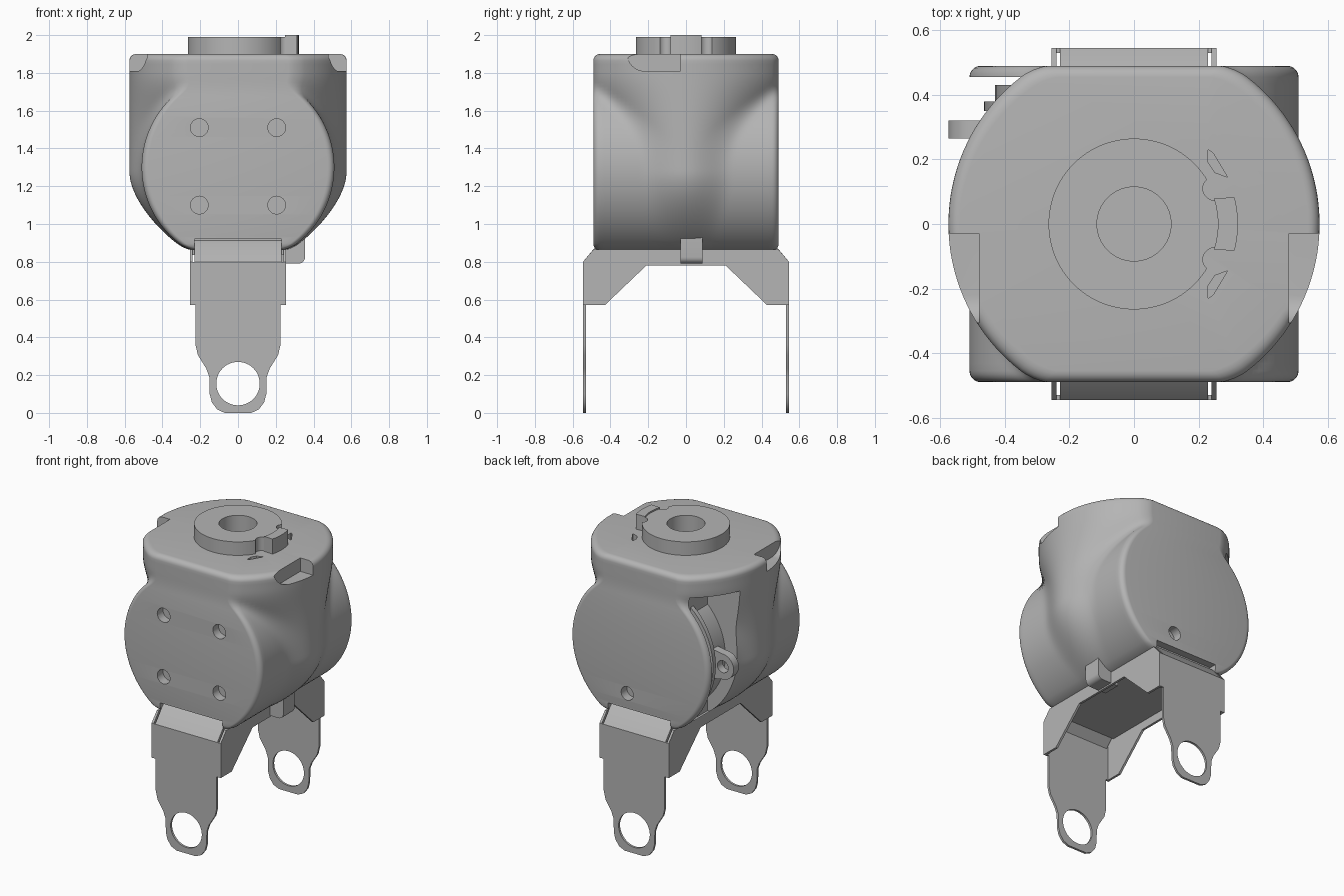
import bpy, bmesh
from math import sqrt, cos, sin, pi

if "Cube" in bpy.data.objects:
    bpy.data.objects.remove(bpy.data.objects["Cube"])

grey = bpy.data.materials.new("housing grey")
grey.use_nodes = True
grey.diffuse_color = (0.46, 0.46, 0.46, 1)
grey.node_tree.nodes["Principled BSDF"].inputs["Base Color"].default_value = grey.diffuse_color


def finish(name, bm):
    bmesh.ops.recalc_face_normals(bm, faces=bm.faces)
    mesh = bpy.data.meshes.new(name)
    bm.to_mesh(mesh)
    bm.free()
    mesh.materials.append(grey)
    ob = bpy.data.objects.new(name, mesh)
    bpy.context.collection.objects.link(ob)
    return ob


def prism(name, pts, axis, lo, hi):
    """Extrude a 2D outline along an axis between lo and hi."""
    place = {"x": lambda a, b, t: (t, a, b),
             "y": lambda a, b, t: (a, t, b),
             "z": lambda a, b, t: (a, b, t)}[axis]
    bm = bmesh.new()
    ends = [[bm.verts.new(place(a, b, t)) for a, b in pts] for t in (lo, hi)]
    for ring in ends:
        bm.faces.new(ring)
    for i in range(len(pts)):
        j = (i + 1) % len(pts)
        bm.faces.new((ends[0][i], ends[0][j], ends[1][j], ends[1][i]))
    return finish(name, bm)


def arc(cx, cy, r, start=0, end=2 * pi, n=40):
    full = abs(end - start) > 2 * pi - 0.01
    steps = n if full else n + 1
    return [(cx + r * cos(start + (end - start) * i / n),
             cy + r * sin(start + (end - start) * i / n)) for i in range(steps)]


def rect(a0, a1, b0, b1):
    return [(a0, b0), (a1, b0), (a1, b1), (a0, b1)]


def select(ob):
    bpy.ops.object.select_all(action="DESELECT")
    ob.select_set(True)
    bpy.context.view_layer.objects.active = ob


def cut(ob, *shape):
    """Subtract a prism from an object and discard the cutter."""
    cutter = prism("cutter", *shape)
    mod = ob.modifiers.new("cut", "BOOLEAN")
    mod.operation, mod.solver, mod.object = "DIFFERENCE", "EXACT", cutter
    select(ob)
    bpy.ops.object.modifier_apply(modifier=mod.name)
    bpy.data.objects.remove(cutter)


# Housing: upright barrel blended smoothly into a horizontal drum
TOP, BOTTOM, HALF, BARREL, DRUM, AXLE, FILLET = 1.9, 0.86, 0.49, 0.575, 0.51, 1.3, 0.035


def step(t):
    t = min(max(t, 0), 1)
    return t * t * (3 - 2 * t)


def rounding(d):
    """Inset of a fillet at distance d from an edge."""
    return 0 if d >= FILLET else FILLET - sqrt(max(FILLET ** 2 - (FILLET - d) ** 2, 0))


def ridge_x(z):
    if z >= 1.28:
        return BARREL
    t = (1.28 - z) / (1.28 - BOTTOM)
    return BARREL - 0.33 * t ** 1.9


def half_width(y, z):
    barrel = ridge_x(z) - BARREL + sqrt(BARREL ** 2 - y * y) - 1.5 * step((1.8 - z) / 0.55) * y * y
    drum = sqrt(max(DRUM ** 2 - (z - AXLE) ** 2, 0))
    blend = 0.07
    h = max(blend - abs(barrel - drum), 0) / blend
    return max(barrel, drum) + h * h * blend / 4


def samples(lo, hi, n):
    """Even steps with extra ones inside the end fillets."""
    ends = [FILLET * (1 - cos(pi / 2 * i / 5)) for i in range(5)]
    middle = [lo + FILLET + (hi - lo - 2 * FILLET) * i / n for i in range(n + 1)]
    return [lo + e for e in ends] + middle + [hi - e for e in reversed(ends)]


bm = bmesh.new()
rings = []
for z in samples(BOTTOM, TOP, 50):
    inset = rounding(min(z - BOTTOM, TOP - z))
    side = []
    for y in samples(-HALF, HALF, 40):
        x = half_width(y, z) - rounding(HALF - abs(y)) - inset
        side.append((x, y * (HALF - inset) / HALF, z))
    loop = side + [(-x, y, z) for x, y, z in reversed(side)]
    rings.append([bm.verts.new(p) for p in loop])
for low, high in zip(rings, rings[1:]):
    for i in range(len(low)):
        j = (i + 1) % len(low)
        bm.faces.new((low[i], low[j], high[j], high[i]))
bm.faces.new(rings[0])
bm.faces.new(rings[-1])
housing = finish("housing", bm)

# Screw holes in the front and one in the back
for x in (-0.205, 0.205):
    for z in (1.1, 1.51):
        cut(housing, arc(x, z, 0.047, n=24), "y", -0.6, -0.43)
cut(housing, arc(0.09, 1.02, 0.045, n=24), "y", 0.43, 0.6)

# Rounded notches in the top rim
notch = arc(-0.22, 1.9, 0.09, pi, 1.5 * pi, 10) + [(-0.03, 1.81), (-0.03, 2), (-0.31, 2)]
for lo, hi in ((-0.7, -0.48), (0.48, 0.7)):
    cut(housing, notch, "x", lo, hi)

# Recesses for the bracket lips
for lo, hi in ((-0.6, -0.44), (0.44, 0.6)):
    cut(housing, rect(-0.23, 0.23, 0.8, 0.92), "y", lo, hi)

# Side opening that shows the drive wheel
cut(housing, [(-0.8, 1.76), (-0.3, 1.76), (-0.3, 0.9), (-0.8, 0.9)], "y", 0.2, 0.455)
# Bore and curved slits in the top
cut(housing, arc(0, 0, 0.115), "z", 1.72, 2.1)
for s in (-1, 1):
    cut(housing, [(0.23, s * 0.23), (0.245, s * 0.22), (0.29, s * 0.145), (0.25, s * 0.16), (0.23, s * 0.19)],
        "z", 1.85, 2.1)

# Drive wheel with rim and eared lever
prism("drive_wheel", arc(0, AXLE, 0.43, n=64), "y", 0.19, 0.43)
prism("wheel_rim", arc(0, AXLE, 0.465, n=64), "y", 0.35, 0.38)
ear = arc(-0.49, 1.29, 0.085, pi / 2, 1.5 * pi, 20) + [(-0.3, 1.17), (-0.3, 1.41)]
lever = prism("lever_ear", ear, "y", 0.265, 0.32)
cut(lever, arc(-0.495, 1.29, 0.04, n=24), "y", 0.2, 0.4)

# Top collar with relief notches, and its stop block
collar = prism("top_collar", arc(0, 0, 0.265, n=64), "z", 1.89, 1.99)
cut(collar, arc(0, 0, 0.115), "z", 1.8, 2.1)
for s in (-1, 1):
    cut(collar, arc(0.25, s * 0.11, 0.037, n=20), "z", 1.8, 2.1)
prism("stop_block", arc(0, 0, 0.322, -0.26, 0.26, 10) + arc(0, 0, 0.26, 0.31, -0.31, 10), "z", 1.89, 2.0)

# Stop peg under the side of the housing
peg = [(0.2, 0.95), (0.2, 0.79)] + arc(0.32, 0.825, 0.035, -pi / 2, 0, 6) + [(0.355, 0.95)]
prism("stop_peg", peg, "y", -0.03, 0.088)

# Bracket: side cheeks, web, lips and two eyed legs
half_cheek = [(0.21, 0.78), (0.43, 0.57), (0.545, 0.57), (0.545, 0.8), (0.49, 0.865)]
cheek = half_cheek + [(-y, z) for y, z in reversed(half_cheek)]
for name, lo, hi in (("right_cheek", -0.255, -0.24), ("left_cheek", 0.24, 0.255)):
    prism(name, cheek, "x", lo, hi)
prism("bracket_web", rect(-0.24, 0.24, -0.48, 0.48), "z", 0.835, 0.865)

half_leg = [(0.255, 0.8), (0.255, 0.57), (0.225, 0.57), (0.225, 0.36), (0.212, 0.305), (0.168, 0.235),
            (0.152, 0.19), (0.15, 0.1), (0.138, 0.055), (0.11, 0.018), (0.07, 0)]
leg_outline = half_leg + [(-x, z) for x, z in reversed(half_leg)]
for name, s in (("front", -1), ("back", 1)):
    lo, hi = sorted((s * 0.53, s * 0.545))
    leg = prism(name + "_leg", leg_outline, "y", lo, hi)
    cut(leg, arc(0, 0.155, 0.115, n=48), "y", lo - 0.1, hi + 0.1)
    lip = [(s * 0.545, 0.8), (s * 0.47, 0.89), (s * 0.435, 0.915), (s * 0.435, 0.88), (s * 0.53, 0.785)]
    prism(name + "_lip", lip, "x", -0.229, 0.229)

# Smooth curved faces, keep edges sharp
for ob in bpy.context.collection.objects:
    if ob.type == "MESH":
        select(ob)
        bpy.ops.object.shade_smooth_by_angle(angle=pi / 6)
